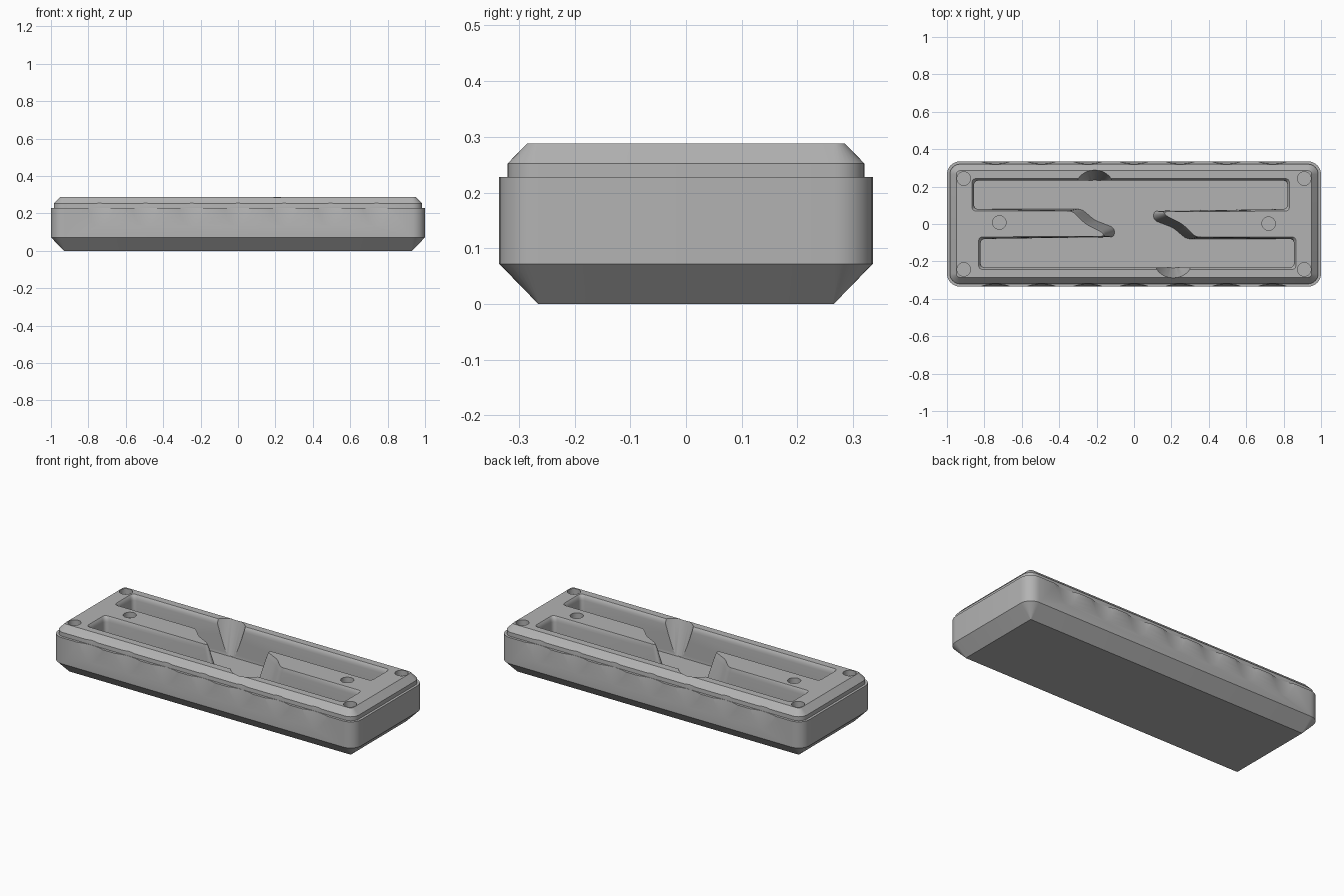
import bpy
import bmesh
import math
from mathutils import Vector

cube = bpy.data.objects.get("Cube")
if cube:
    bpy.data.objects.remove(cube, do_unlink=True)

grey = bpy.data.materials.new("plain grey")
grey.use_nodes = True
COLOUR = (0.45, 0.45, 0.45, 1)
grey.diffuse_color = COLOUR
grey.node_tree.nodes["Principled BSDF"].inputs["Base Color"].default_value = COLOUR


def finish(name, bm):
    bmesh.ops.recalc_face_normals(bm, faces=bm.faces)
    mesh = bpy.data.meshes.new(name)
    bm.to_mesh(mesh)
    bm.free()
    mesh.materials.append(grey)
    obj = bpy.data.objects.new(name, mesh)
    bpy.context.collection.objects.link(obj)
    return obj


def loft(name, sections):
    """Skin a stack of (outline, height) sections that share a point count."""
    bm = bmesh.new()
    rings = [[bm.verts.new((p[0], p[1], z)) for p in outline] for outline, z in sections]
    n = len(rings[0])
    for low, high in zip(rings, rings[1:]):
        for i in range(n):
            j = (i + 1) % n
            bm.faces.new((low[i], low[j], high[j], high[i]))
    bm.faces.new(rings[0][::-1])
    bm.faces.new(rings[-1])
    return finish(name, bm)


def cone(name, x, y, z0, z1, r0, r1, sides=48):
    ring = [(math.cos(2 * math.pi * i / sides), math.sin(2 * math.pi * i / sides))
            for i in range(sides)]
    return loft(name, [([(x + r * c, y + r * s) for c, s in ring], z)
                       for r, z in ((r0, z0), (r1, z1))])


def rounded_rect(hx, hy, r, steps=8):
    points = []
    for k, (sx, sy) in enumerate(((1, 1), (-1, 1), (-1, -1), (1, -1))):
        for i in range(steps + 1):
            a = math.pi / 2 * (k + i / steps)
            points.append((sx * (hx - r) + r * math.cos(a), sy * (hy - r) + r * math.sin(a)))
    return points


def soften(points, trim, steps=6):
    """Round every corner of an outline with a short curve."""
    out = []
    n = len(points)
    for i, p in enumerate(points):
        ends = []
        for q in (points[i - 1], points[(i + 1) % n]):
            d = q - p
            ends.append(p + d.normalized() * min(trim, 0.45 * d.length))
        for k in range(steps + 1):
            t = k / steps
            out.append(ends[0] * (1 - t) ** 2 + p * 2 * t * (1 - t) + ends[1] * t * t)
    return out


def cut(target, cutter):
    mod = target.modifiers.new("cut", "BOOLEAN")
    mod.operation = "DIFFERENCE"
    mod.solver = "EXACT"
    mod.object = cutter
    bpy.context.view_layer.objects.active = target
    bpy.ops.object.modifier_apply(modifier=mod.name)
    bpy.data.objects.remove(cutter, do_unlink=True)


# Block with chamfered base, straight sides, small ledge and chamfered rim
tray = loft("tray_body", [
    (rounded_rect(0.93, 0.265, 0.002), 0),
    (rounded_rect(1.0, 0.335, 0.07), 0.072),
    (rounded_rect(1.0, 0.335, 0.07), 0.228),
    (rounded_rect(0.985, 0.32, 0.055), 0.228),
    (rounded_rect(0.985, 0.32, 0.055), 0.252),
    (rounded_rect(0.95, 0.285, 0.02), 0.288),
])

# Pocket outline: one half, repeated by a half turn; tips lean back toward the top
half_floor = [(0.82, 0.08), (0.82, 0.232), (-0.855, 0.232), (-0.855, 0.08),
              (-0.28, 0.08), (-0.21, 0.02), (-0.105, -0.02), (-0.105, -0.07)]
tip_top = {4: (-0.33, 0.07), 5: (-0.26, 0.0), 6: (-0.17, -0.045), 7: (-0.16, -0.066)}
half_top = [tip_top.get(i, p) for i, p in enumerate(half_floor)]


def full_outline(half):
    return [Vector(p) for p in half] + [-Vector(p) for p in half]


def pocket_outline(t, lip):
    pts = [a.lerp(b, t) for a, b in zip(full_outline(half_floor), full_outline(half_top))]
    moved = []
    for i, p in enumerate(pts):
        if i % len(half_floor) in tip_top:
            moved.append(p)
            continue
        d0 = (p - pts[i - 1]).normalized()
        d1 = (pts[(i + 1) % len(pts)] - p).normalized()
        n0, n1 = Vector((d0.y, -d0.x)), Vector((d1.y, -d1.x))
        moved.append(p + (n0 + n1) * lip / (1 + n0.dot(n1)))
    return soften(moved, 0.025)


FLOOR = 0.09
pocket = loft("pocket_cutter", [(pocket_outline(t, lip), z) for t, lip, z in (
    (0, 0, FLOOR), (0.8, 0, 0.258), (0.87, 0.002, 0.27), (0.95, 0.006, 0.281),
    (1, 0.012, 0.289), (1, 0.012, 0.32))])
cut(tray, pocket)

# Finger scoops in the two long walls
for side in (-1, 1):
    cut(tray, cone("scoop_cutter", -0.21 * side, 0.18 * side, FLOOR + 0.001, 0.289, 0.055, 0.109))

# Shallow round magnet seats
seats = [(x, y) for x in (-0.91, 0.91) for y in (-0.243, 0.243)]
for x, y in seats + [(-0.72, 0.008), (0.72, 0.002)]:
    cut(tray, cone("seat_cutter", x, y, 0.255, 0.32, 0.036, 0.036, 32))

# Tapered grip scallops along front and back
for side in (-1, 1):
    for i in range(-3, 4):
        cut(tray, cone("scallop_cutter", 0.247 * i, 0.571 * side, 0.08, 0.32, 0.229, 0.263, 96))

bpy.ops.object.select_all(action="DESELECT")
tray.select_set(True)
bpy.context.view_layer.objects.active = tray
bpy.ops.object.shade_smooth_by_angle(angle=math.radians(30))
